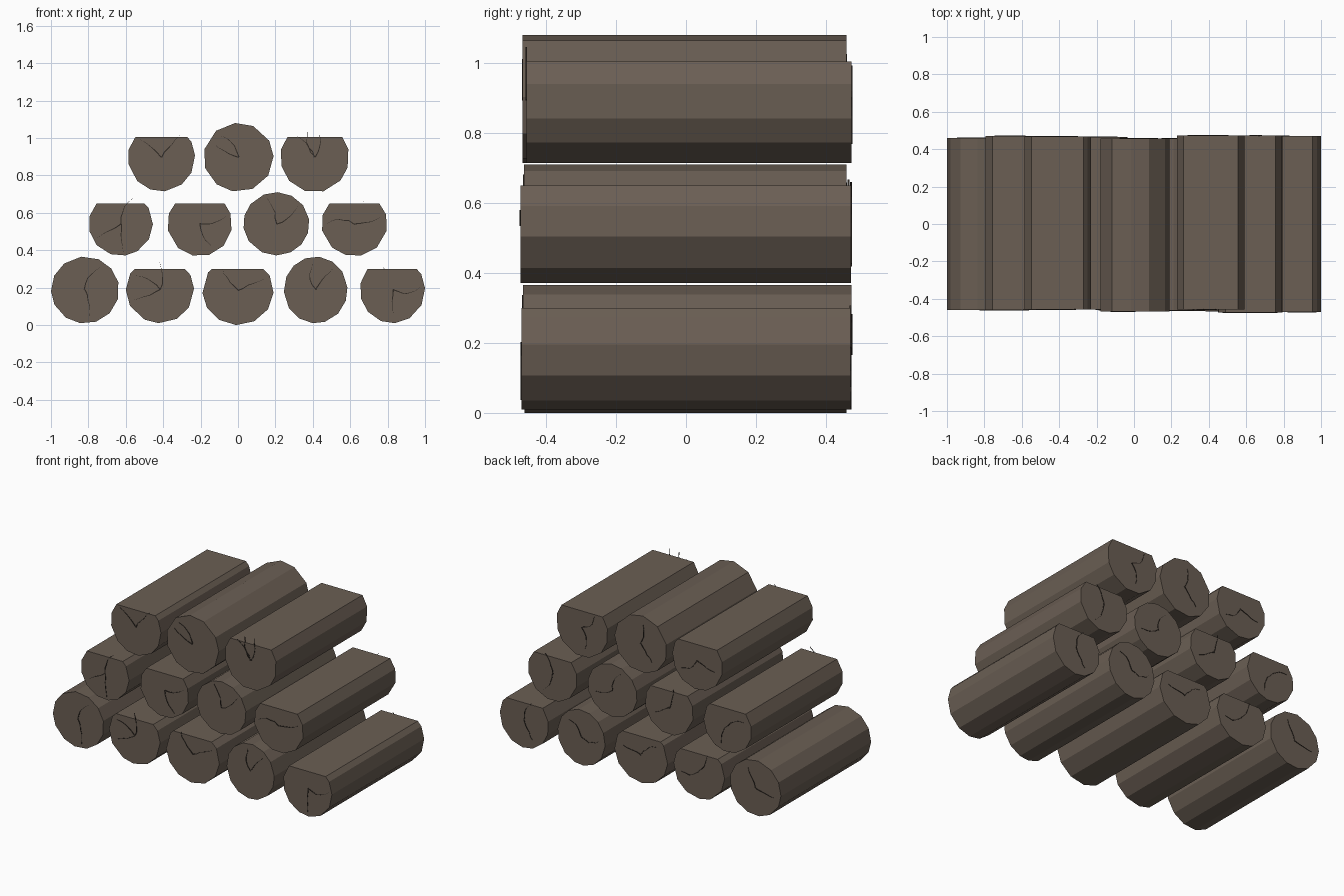
import bpy, bmesh, math, random
from mathutils import Vector

random.seed(4)
if "Cube" in bpy.data.objects:
    bpy.data.objects.remove(bpy.data.objects["Cube"], do_unlink=True)


def make_material(name, color):
    mat = bpy.data.materials.new(name)
    mat.use_nodes = True
    mat.diffuse_color = color
    mat.node_tree.nodes["Principled BSDF"].inputs["Base Color"].default_value = color
    return mat


wood = make_material("brown wood", (0.145, 0.113, 0.088, 1))
dark = make_material("dark crack", (0.03, 0.023, 0.018, 1))


def add_object(name, bm, mat):
    bmesh.ops.recalc_face_normals(bm, faces=bm.faces)
    mesh = bpy.data.meshes.new(name)
    bm.to_mesh(mesh)
    bm.free()
    mesh.materials.append(mat)
    obj = bpy.data.objects.new(name, mesh)
    bpy.context.collection.objects.link(obj)
    return obj


def fit(values, low, high):
    a, b = min(values), max(values)
    return [low + (v - a) / (b - a) * (high - low) for v in values]


def add_log(name, left, right, bottom, top, cut, sides, phase, front, back):
    """A faceted log along y, fitted to its bounds and sawn flat at height cut."""
    angles = [math.radians(phase) + math.tau * (i + random.uniform(-0.12, 0.12)) / sides
              for i in range(sides)]
    xs = fit([math.cos(a) for a in angles], left, right)
    zs = fit([math.sin(a) for a in angles], bottom, top)
    bm = bmesh.new()
    face = bm.faces.new([bm.verts.new((x, front, z)) for x, z in zip(xs, zs)])
    grown = bmesh.ops.extrude_face_region(bm, geom=[face], use_keep_orig=True)
    moved = [v for v in grown["geom"] if isinstance(v, bmesh.types.BMVert)]
    bmesh.ops.translate(bm, verts=moved, vec=(0, back - front, 0))
    if cut:
        sawn = bmesh.ops.bisect_plane(bm, geom=bm.verts[:] + bm.edges[:] + bm.faces[:],
                                      plane_co=(0, 0, cut), plane_no=(0, 0, 1),
                                      clear_outer=True)
        rim = [e for e in sawn["geom_cut"] if isinstance(e, bmesh.types.BMEdge)]
        bmesh.ops.contextual_create(bm, geom=rim)
    add_object(name, bm, wood)


def add_cracks(name, hub, y, angles, length):
    """Thin jagged plates that taper from the heart of the log outward."""
    bm = bmesh.new()
    steps = 5
    for degrees in angles:
        a = math.radians(degrees)
        along = Vector((math.cos(a), 0, math.sin(a)))
        side = Vector((-along.z, 0, along.x))
        bend = random.uniform(-0.025, 0.025)
        rows = []
        for i in range(steps + 1):
            t = i / steps
            mid = Vector((hub[0], y, hub[1])) + along * length * t
            mid += side * (bend * math.sin(math.pi * t) + random.uniform(-0.004, 0.004))
            half = side * 0.003 * (1.1 - t)
            rows.append([bm.verts.new(mid + half), bm.verts.new(mid - half)])
        for p, q in zip(rows, rows[1:]):
            bm.faces.new((p[0], p[1], q[1], q[0]))
    obj = add_object(name, bm, dark)
    solid = obj.modifiers.new("thickness", "SOLIDIFY")
    solid.thickness = 0.005
    solid.offset = 0


# Each row: height of bottom, round top and sawn top, then its logs as
# (left, right, is_sawn, sides, phase, front crack angles)
rows = {
    "bottom": (0.01, 0.365, 0.30, [
        (-1.0, -0.64, False, 13, 14, (55, -80)),
        (-0.60, -0.235, True, 12, 0, (200, 150, 90)),
        (-0.19, 0.19, True, 12, 0, (125, 25)),
        (0.245, 0.585, False, 14, 5, (50, 95)),
        (0.655, 1.0, True, 13, 0, (-90, 5))]),
    "middle": (0.372, 0.71, 0.65, [
        (-0.795, -0.455, True, 13, 0, (210, -85, 65)),
        (-0.375, -0.035, True, 12, 15, (15, -60)),
        (0.03, 0.38, False, 14, 10, (40, 110)),
        (0.45, 0.795, True, 12, 15, (15, 180))]),
    "top": (0.715, 1.08, 1.005, [
        (-0.585, -0.23, True, 13, 0, (140, 50)),
        (-0.18, 0.19, False, 11, 0, (130, 150)),
        (0.23, 0.59, True, 12, 15, (130, 105, 80))]),
}

for row, (bottom, top, sawn, logs) in rows.items():
    for n, (left, right, is_sawn, sides, phase, angles) in enumerate(logs, 1):
        name = f"{row}_log_{n}"
        low = 0 if name == "bottom_log_3" else bottom
        front, back = -random.uniform(0.455, 0.474), random.uniform(0.458, 0.474)
        add_log(name, left, right, low, top, sawn if is_sawn else None,
                sides, phase, front, back)
        hub = ((left + right) / 2, (low + top) / 2)
        add_cracks(name + "_front_cracks", hub, front, angles, 0.15)
        spin = random.uniform(0, 360)
        add_cracks(name + "_back_cracks", hub, back, (spin, spin + 130), 0.13)
